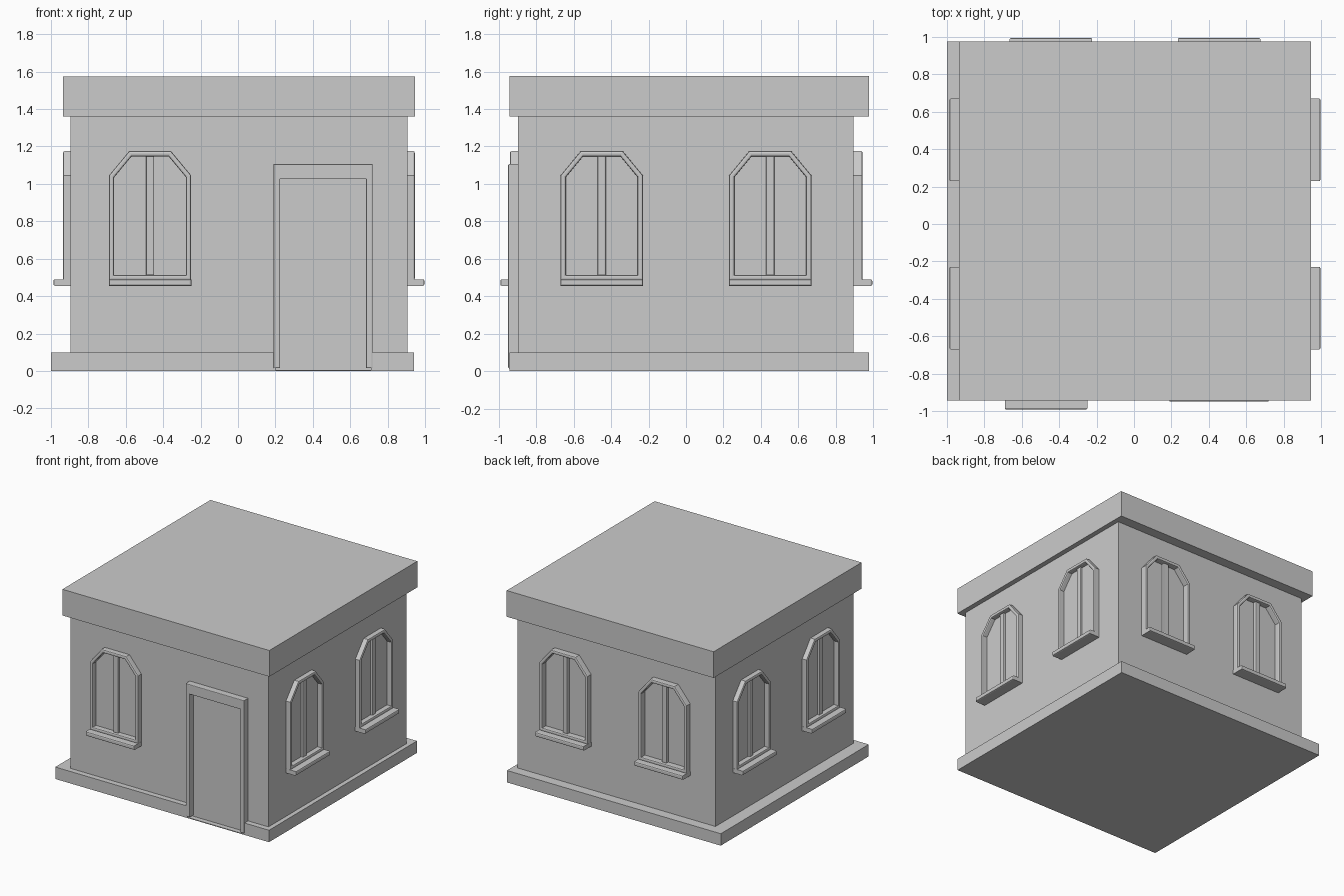
import bpy, bmesh
from math import radians
from mathutils import Matrix, Vector

if "Cube" in bpy.data.objects:
    bpy.data.objects.remove(bpy.data.objects["Cube"])


def make_object(name, bm, matrix=None):
    bmesh.ops.recalc_face_normals(bm, faces=bm.faces)
    mesh = bpy.data.meshes.new(name)
    bm.to_mesh(mesh)
    bm.free()
    obj = bpy.data.objects.new(name, mesh)
    bpy.context.collection.objects.link(obj)
    if matrix:
        obj.matrix_world = matrix
    return obj


def prism(name, points, move, matrix=None, rim=0.0, bevel=0.0):
    """Extrude a planar outline; rim > 0 leaves only a border of that width."""
    bm = bmesh.new()
    face = bm.faces.new([bm.verts.new(p) for p in points])
    bm.normal_update()
    if rim:
        bmesh.ops.inset_individual(bm, faces=[face], thickness=rim, use_even_offset=True)
        bmesh.ops.delete(bm, geom=[face], context='FACES_ONLY')
    ext = bmesh.ops.extrude_face_region(bm, geom=bm.faces[:], use_keep_orig=True)
    top = [v for v in ext['geom'] if isinstance(v, bmesh.types.BMVert)]
    bmesh.ops.translate(bm, verts=top, vec=Vector(move))
    bmesh.ops.recalc_face_normals(bm, faces=bm.faces)
    if bevel:
        # soften only the edges around the outward-facing side
        tops = set(top)
        edges = [e for e in bm.edges if e.verts[0] in tops and e.verts[1] in tops
                 and len(e.link_faces) == 2 and e.calc_face_angle(0) > 1]
        bmesh.ops.bevel(bm, geom=edges, offset=bevel, segments=2, profile=0.5, affect='EDGES')
    return make_object(name, bm, matrix)


def slab(name, x0, x1, y0, y1, z0, z1):
    return prism(name, [(x0, y0, z0), (x1, y0, z0), (x1, y1, z0), (x0, y1, z0)], (0, 0, z1 - z0))


def panel(name, pts, y0, y1, matrix=None, **kw):
    """Upright outline in x/z, extruded from y0 to y1."""
    return prism(name, [(x, y0, z) for x, z in pts], (0, y1 - y0, 0), matrix, **kw)


def rect(x0, x1, z0, z1):
    return [(x0, z0), (x1, z0), (x1, z1), (x0, z1)]


# Main body and flat roof
slab("walls", -0.895, 0.905, -0.897, 0.895, 0.003, 1.37)
slab("roof", -0.935, 0.945, -0.943, 0.977, 1.36, 1.575)

# Plinth, notched at the doorway, on a thin floor plate
plinth = [(-1, -0.943), (0.2, -0.943), (0.2, -0.89), (0.71, -0.89), (0.71, -0.943),
          (0.942, -0.943), (0.942, 0.977), (-1, 0.977)]
prism("plinth", [(x, y, 0.002) for x, y in plinth], (0, 0, 0.096))
slab("floor_plate", -1, 0.942, -0.943, 0.977, 0, 0.006)

# Door surround and door leaf
panel("door_frame", [(0.19, 0.015), (0.225, 0.015), (0.225, 1.025), (0.685, 1.025),
                     (0.685, 0.015), (0.72, 0.015), (0.72, 1.105), (0.19, 1.105)],
      -0.89, -0.95, bevel=0.005)
panel("door", rect(0.22, 0.69, 0.006, 1.03), -0.89, -0.902)

# Windows: chamfered frame, projecting sill and central mullion
arch = [(-0.22, 0.485), (0.22, 0.485), (0.22, 1.045), (0.112, 1.175), (-0.112, 1.175), (-0.22, 1.045)]


def window(side, angle, wall, offset):
    m = Matrix.Rotation(radians(angle), 4, 'Z') @ Matrix.Translation((offset, -wall, 0))
    panel(side + "_window_frame", arch, 0.01, -0.043, m, rim=0.028, bevel=0.009)
    panel(side + "_window_sill", rect(-0.221, 0.221, 0.455, 0.49), 0.01, -0.095, m, bevel=0.009)
    panel(side + "_window_mullion", rect(-0.022, 0.022, 0.51, 1.15), 0.01, -0.022, m, bevel=0.007)


window("front", 0, 0.897, -0.47)
for s in (-1, 1):
    window("right", 90, 0.902, 0.45 * s)
    window("left", -90, 0.892, 0.45 * s)
    window("back", 180, 0.9, 0.45 * s - 0.005)
